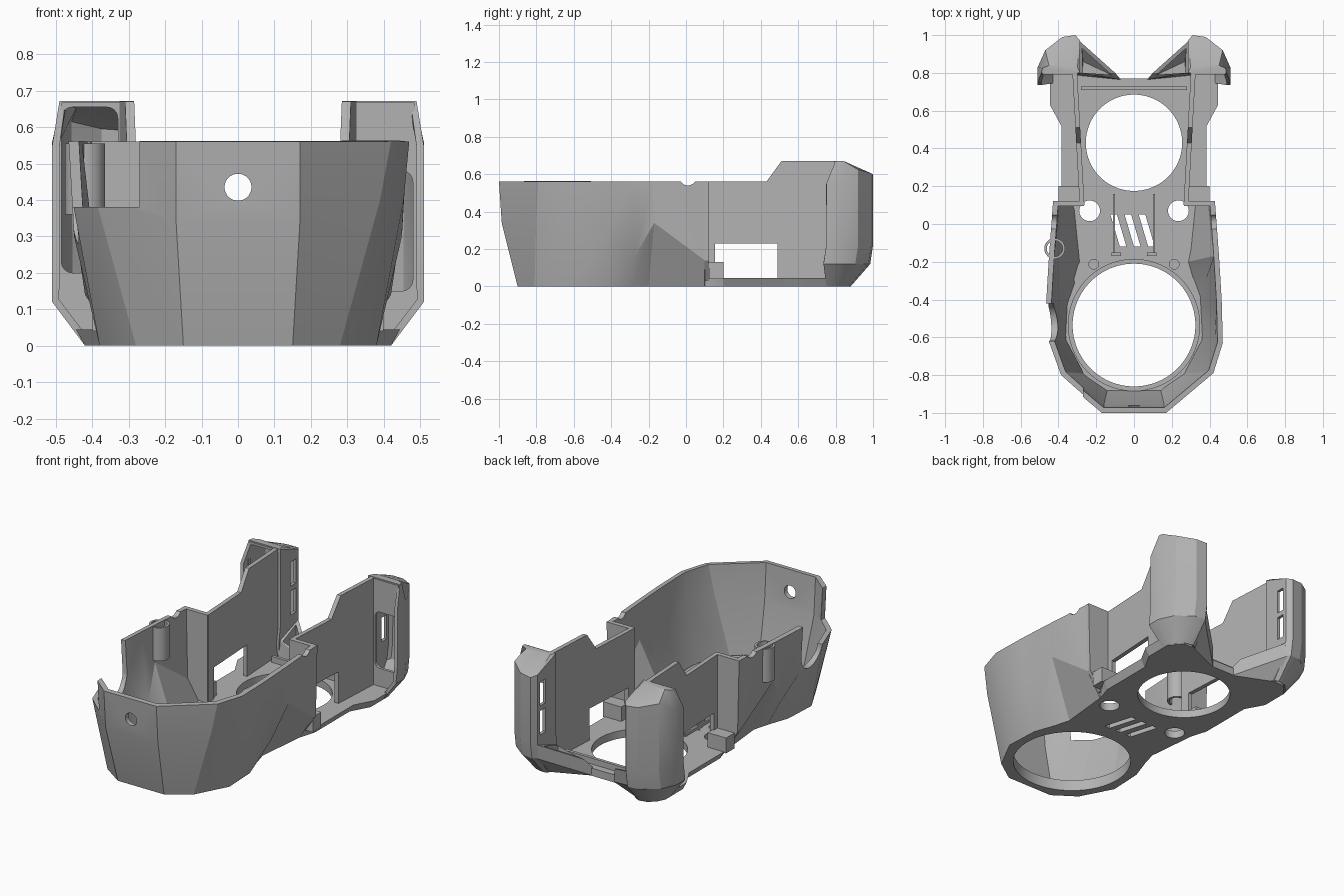
import bpy, bmesh, math

if "Cube" in bpy.data.objects:
    bpy.data.objects.remove(bpy.data.objects["Cube"], do_unlink=True)

grey = bpy.data.materials.new("plain_grey")
grey.use_nodes = True
colour = (0.45, 0.45, 0.45, 1)
grey.diffuse_color = colour
grey.node_tree.nodes["Principled BSDF"].inputs["Base Color"].default_value = colour


def finish(name, bm, recalc=True):
    if recalc:
        bmesh.ops.recalc_face_normals(bm, faces=bm.faces)
    mesh = bpy.data.meshes.new(name)
    bm.to_mesh(mesh)
    bm.free()
    mesh.materials.append(grey)
    obj = bpy.data.objects.new(name, mesh)
    bpy.context.collection.objects.link(obj)
    return obj


def modify(obj, kind, **settings):
    bpy.context.view_layer.objects.active = obj
    mod = obj.modifiers.new(kind.title(), kind)
    for key, value in settings.items():
        setattr(mod, key, value)
    bpy.ops.object.modifier_apply(modifier=mod.name)
    return obj


def loft(name, rings, closed=False, cap_start=False, cap_end=False):
    bm = bmesh.new()
    rows = [[bm.verts.new(p) for p in ring] for ring in rings]
    n = len(rows[0])
    for low, high in zip(rows, rows[1:]):
        for i in range(n if closed else n - 1):
            j = (i + 1) % n
            bm.faces.new((low[i], low[j], high[j], high[i]))
    if cap_start:
        bm.faces.new(rows[0][::-1])
    if cap_end:
        bm.faces.new(rows[-1])
    return finish(name, bm, recalc=closed)


def prism(name, points, axis, start, end):
    # Extrude a flat profile along one axis
    def place(p, d):
        q = list(p)
        q.insert(axis, d)
        return q
    rings = [[place(p, d) for p in points] for d in (start, end)]
    return loft(name, rings, True, True, True)


def box(name, x, y, z):
    return prism(name, [(x[0], y[0]), (x[1], y[0]), (x[1], y[1]), (x[0], y[1])], 2, *z)


def disc(name, centre, radius, axis, start, end, sides=64):
    ring = [(centre[0] + radius * math.cos(math.tau * i / sides),
             centre[1] + radius * math.sin(math.tau * i / sides)) for i in range(sides)]
    return prism(name, ring, axis, start, end)


def hull(name, points):
    bm = bmesh.new()
    for p in points:
        bm.verts.new(p)
    bmesh.ops.convex_hull(bm, input=bm.verts)
    return finish(name, bm)


def cut(obj, cutter):
    cutter.hide_render = True
    modify(obj, "BOOLEAN", operation="DIFFERENCE", object=cutter, solver="EXACT")
    bpy.data.objects.remove(cutter, do_unlink=True)


def mirror(obj):
    return modify(obj, "MIRROR", use_axis=(True, False, False), use_mirror_merge=False)


def both_sides(half):
    return [(-p[0], *p[1:]) for p in reversed(half)] + list(half)


# Faceted front tub
tub_foot = [(.15, -.9, 0), (.28, -.81, 0), (.38, -.62, 0), (.37, -.42, 0),
            (.325, -.29, 0), (.3, -.2, 0), (.33, .1, 0)]
tub_waist = [(.17, -.985, .34), (.39, -.8, .4), (.455, -.62, .4), (.45, -.42, .3),
             (.41, -.28, .15), (.45, -.17, .34), (.42, .1, .14)]
tub_rim = [(.17, -1, .56), (.42, -.79, .56), (.47, -.63, .56), (.465, -.42, .56),
           (.457, -.28, .56), (.45, -.17, .56), (.43, .1, .56)]
tub = loft("front_tub", [both_sides(r) for r in (tub_foot, tub_waist, tub_rim)])
modify(tub, "SOLIDIFY", thickness=.028, offset=-1, use_even_offset=True)
cut(tub, disc("cutter", (0, .435), .037, 1, -1.1, -.9, 32))
cut(tub, box("cutter", (-.6, -.27), (-1.1, -.42), (.38, .7)))
cut(tub, disc("cutter", (-.52, .38), .1, 0, -.6, -.3, 32))
cut(tub, disc("cutter", (.01, .585), .045, 0, -.6, .6, 24))

# Floor plate with its openings
edge = [p[:2] for p in tub_foot] + [(.36, .2), (.36, .52), (.42, .63), (.42, .79),
                                    (.36, .86), (.28, .86), (.19, .78), (.07, .77)]
upper = [(x + (.025 if .12 < y and x > .3 else 0), y) for x, y in edge]
floor = loft("floor_plate", [[(x, y, z) for x, y in both_sides(half)]
                             for half, z in ((edge, 0), (upper, .045))], True, True, True)
cut(floor, disc("cutter", (0, -.535), .325, 2, -.1, .2, 96))
cut(floor, disc("cutter", (0, .43), .255, 2, -.1, .2, 96))
for side in (-1, 1):
    cut(floor, disc("cutter", (side * .235, .07), .055, 2, -.1, .2, 32))
    cut(floor, disc("cutter", (side * .19, -.04), .057, 2, .038, .2, 32))
    cut(floor, disc("cutter", (side * .213, -.213), .026, 2, .03, .2, 24))
for x in (-.075, 0, .075):
    slot = [(x, -.12), (x + .035, -.12), (x - .015, .05), (x - .05, .05)]
    cut(floor, prism("cutter", slot, 2, -.1, .2))

# Raised lip around the large front opening
lip = disc("front_opening_lip", (0, -.535), .35, 2, .03, .065, 96)
cut(lip, disc("cutter", (0, -.535), .325, 2, -.1, .2, 96))

# Rear side walls, spreading apart towards the back, with a window each
profile = [(.1, .03), (.1, .56), (.43, .56), (.51, .67), (.81, .67), (.81, .03)]
walls = loft("rear_side_walls", [[(offset + .055 * y, y, z) for y, z in profile]
                                 for offset in (.257, .282)], True, True, True)
cut(walls, box("cutter", (.2, .4), (.155, .49), (.045, .23)))
mirror(walls)

# Cross walls joining the tub to the rear walls
section = [(.265, .03), (.345, .03), (.42, .14), (.43, .56), (.265, .56)]
mirror(prism("cross_walls", section, 1, .095, .122))
mirror(box("cross_wall_feet", (.28, .4), (.122, .2), (.04, .13)))

# Hollow rear pods
outline = [(.51, .75), (.51, .83), (.47, .92), (.38, .99), (.31, 1), (.285, .97), (.285, .8)]
foot = [(.42, .75), (.42, .79), (.4, .83), (.36, .87), (.31, .88), (.285, .87), (.285, .8)]
crown = [(.49, .8), (.485, .825), (.45, .84), (.38, .84), (.32, .84), (.3, .83), (.285, .8)]
eaves = [.55, .56, .625, .605, .6, .61, .67]
pods = loft("rear_pods", [[(x, y, 0) for x, y in foot],
                          [(x, y - .015, .12) for x, y in outline],
                          [(x, y, .22) for x, y in outline],
                          [(x, y, z) for (x, y), z in zip(outline, eaves)],
                          [(x, y, .672) for x, y in crown]], cap_end=True)
modify(pods, "SOLIDIFY", thickness=.02, offset=-1)
for z in (.25, .42):
    cut(pods, box("cutter", (.25, .34), (.895, .945), (z, z + .14)))
mirror(pods)

# Front plates of the pods with one rounded opening each
plate = [(.3, .03), (.42, .03), (.5, .12), (.5, .55), (.485, .668), (.3, .668)]
plates = mirror(prism("pod_front_plates", plate, 1, .792, .808))
for x, z in (((-.485, -.33), (.2, .655)), ((.335, .48), (.15, .48))):
    opening = box("cutter", x, (.7, .9), z)
    cut(plates, modify(opening, "BEVEL", width=.03, segments=4))

# Low hollow air ducts from the pods towards the rear opening
ducts = hull("air_ducts", [(.29, .78, 0), (.29, .86, 0), (.3, .97, .12), (.29, .97, .2),
                           (.29, .8, .14), (.07, .765, 0), (.07, .765, .05), (.1, .8, .1)])
cut(ducts, hull("cutter", [(.27, .8, .05), (.27, .86, .05), (.275, .93, .12), (.275, .93, .3),
                           (.27, .8, .3), (.12, .79, .05), (.12, .79, .3)]))
mirror(ducts)

# Small ribs, brackets and a cable guide
box("rear_floor_rib", (-.28, .28), (.71, .728), (.04, .08))
mirror(box("floor_brackets", (.07, .12), (-.17, -.15), (.04, .09)))
mirror(box("floor_rails", (.1, .11), (-.15, .16), (.04, .06)))
guide = disc("cable_guide", (-.42, -.13), .055, 2, .36, .555, 32)
cut(guide, disc("cutter", (-.42, -.13), .042, 2, .3, .6, 32))

# Smooth shading with sharp edges kept
for obj in bpy.context.scene.objects:
    obj.select_set(obj.type == "MESH")
bpy.ops.object.shade_smooth_by_angle(angle=math.radians(25))
